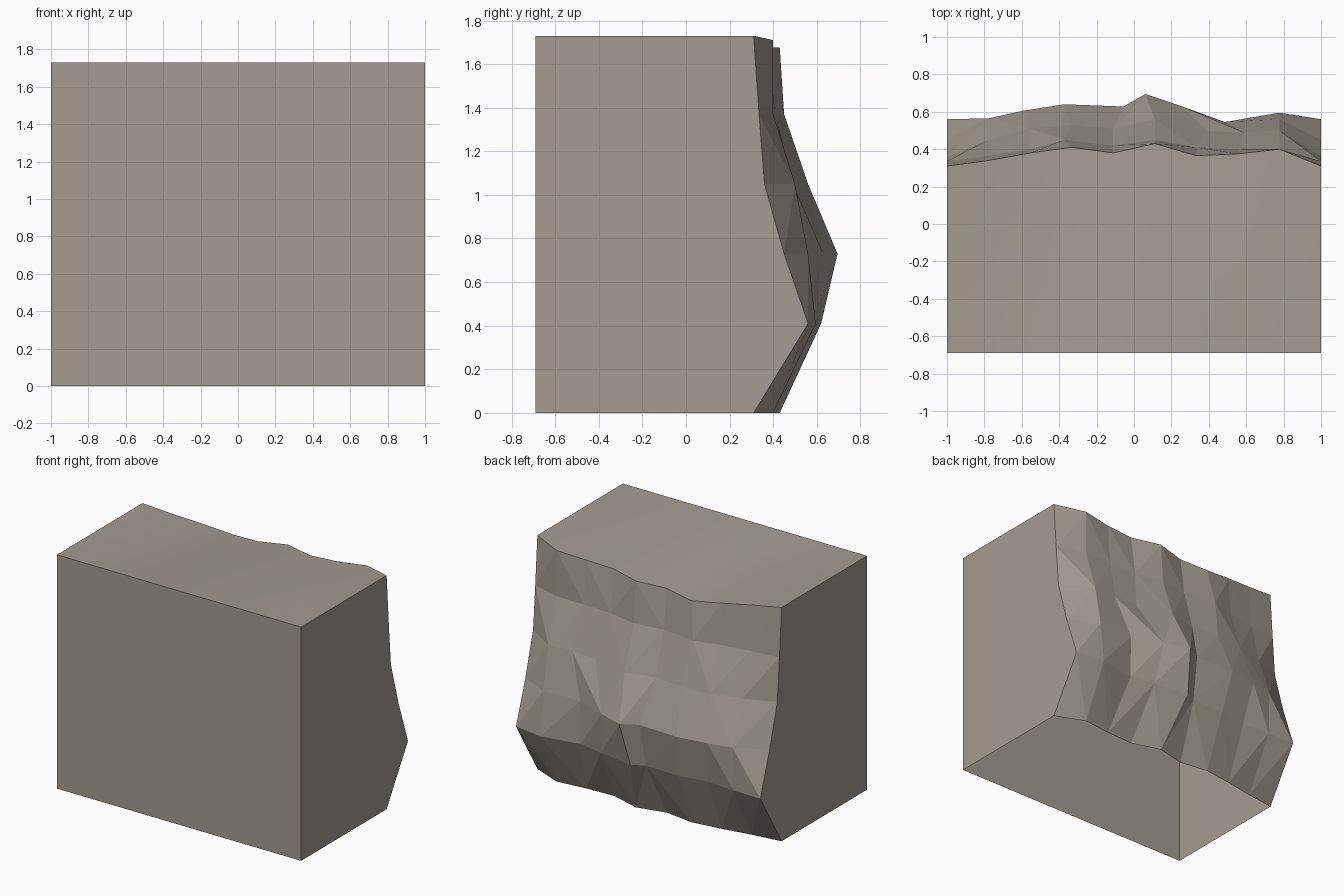
import bpy, bmesh

if "Cube" in bpy.data.objects:
    bpy.data.objects.remove(bpy.data.objects["Cube"])

# One stone colour for the whole block
stone = bpy.data.materials.new("warm_grey_stone")
stone.diffuse_color = (0.37, 0.335, 0.285, 1)
stone.use_nodes = True
stone.node_tree.nodes["Principled BSDF"].inputs["Base Color"].default_value = stone.diffuse_color

FRONT_Y, TOP_Z, COLS = -0.69, 1.73, 10

# Rough back: depth (y) of each height row, read from x = -1 to x = +1
LIP = [.31, .34, .38, .41, .38, .43, .365, .375, .40, .31]
ROWS = [
    (0.00, LIP),
    (0.41, [.56, .555, .54, .575, .57, .62, .575, .54, .595, .56]),
    (0.73, [.45, .565, .605, .64, .628, .695, .63, .545, .56, .45]),
    (1.05, [.36, .45, .51, .53, .51, .56, .495, .49, .50, .36]),
    (1.37, [.335, .365, .40, .45, .42, .45, .41, .40, .40, .335]),
    (None, LIP),
]
# Heights of the sagging top lip
LIP_Z = [1.73, 1.70, 1.67, 1.64, 1.66, 1.675, 1.68, 1.69, 1.71, 1.73]
# Sideways nudges for the columns around the central ridge and the crack
SHIFT = {(1, 4): .04, (1, 5): -.09, (1, 6): -.04, (1, 7): -.07,
         (2, 2): -.04, (2, 3): -.04, (2, 4): .055, (2, 5): -.05,
         (2, 6): -.08, (2, 7): -.07, (3, 6): .06, (3, 7): .03,
         (4, 3): -.04}

bm = bmesh.new()


def col_x(c):
    return -1 + 2 * c / (COLS - 1)


# Back: displaced grid of flat triangles
back = []
for r, (z, depths) in enumerate(ROWS):
    back.append([bm.verts.new((col_x(c) + SHIFT.get((r, c), 0), y,
                               LIP_Z[c] if z is None else z))
                 for c, y in enumerate(depths)])
for r in range(len(ROWS) - 1):
    for c in range(COLS - 1):
        a, b = back[r][c], back[r][c + 1]
        d, e = back[r + 1][c], back[r + 1][c + 1]
        # split each quad along the diagonal that bulges outwards
        if a.co.y + e.co.y > b.co.y + d.co.y:
            bm.faces.new((a, e, b))
            bm.faces.new((a, d, e))
        else:
            bm.faces.new((a, d, b))
            bm.faces.new((b, d, e))

# Top: smooth sheet running from the straight front edge to the sagging lip
STEPS = 4
top = [back[-1]]
for s in range(1, STEPS + 1):
    t = 1 - s / STEPS
    top.append([bm.verts.new((v.co.x, FRONT_Y + (v.co.y - FRONT_Y) * t,
                              TOP_Z + (v.co.z - TOP_Z) * t))
                for v in back[-1]])
for s in range(STEPS):
    for c in range(COLS - 1):
        f = bm.faces.new((top[s][c], top[s + 1][c],
                          top[s + 1][c + 1], top[s][c + 1]))
        f.smooth = True

# Flat front and sides; the underside is left open
low = [bm.verts.new((x, FRONT_Y, 0)) for x in (-1, 1)]
bm.faces.new([low[0], low[1]] + top[-1][::-1])
for c, corner in ((0, low[0]), (COLS - 1, low[1])):
    rim = [row[c] for row in back] + [row[c] for row in top[1:]] + [corner]
    bm.faces.new(rim)

bmesh.ops.recalc_face_normals(bm, faces=bm.faces)
front = min(bm.faces, key=lambda f: f.calc_center_median().y)
if front.normal.y > 0:
    bmesh.ops.reverse_faces(bm, faces=bm.faces)

mesh = bpy.data.meshes.new("rock_block")
bm.to_mesh(mesh)
bm.free()
mesh.materials.append(stone)
bpy.context.collection.objects.link(bpy.data.objects.new("rock_block", mesh))
